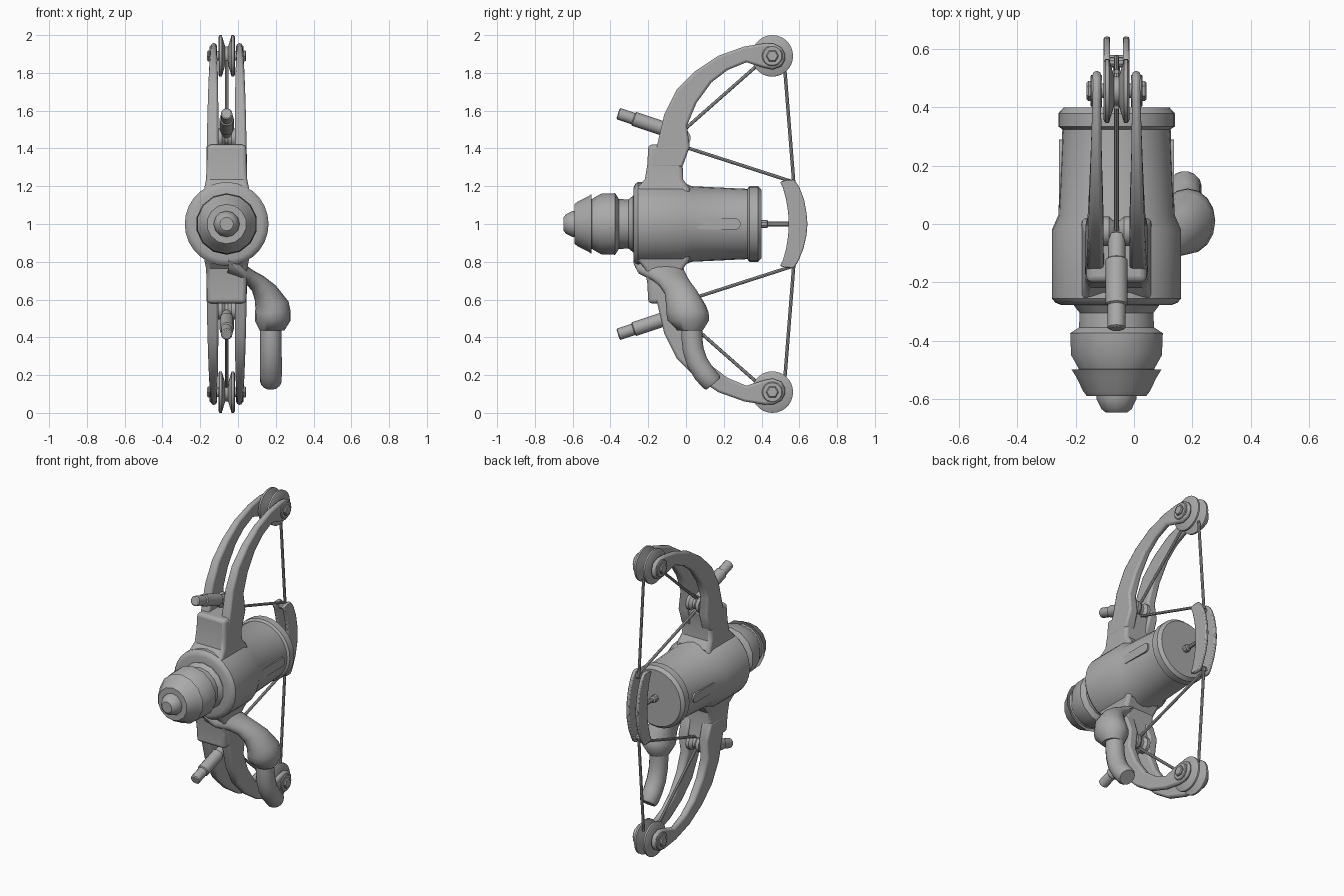
import bpy, bmesh, math
from mathutils import Vector

if "Cube" in bpy.data.objects:
    bpy.data.objects.remove(bpy.data.objects["Cube"])

CX, CZ = -0.06, 1.0   # centre line of the body
grey = bpy.data.materials.new("plain_grey")
grey.diffuse_color = (0.4, 0.4, 0.4, 1)
grey.use_nodes = True
grey.node_tree.nodes["Principled BSDF"].inputs["Base Color"].default_value = grey.diffuse_color


def loft(name, rings, angle=35, cap=True):
    """Skin a list of equal-length point rings."""
    bm = bmesh.new()
    vs = [[bm.verts.new(p) for p in r] for r in rings]
    n = len(vs[0])
    for a, b in zip(vs, vs[1:]):
        for i in range(n):
            j = (i + 1) % n
            bm.faces.new((a[i], a[j], b[j], b[i]))
    if cap:
        bm.faces.new(vs[0])
        bm.faces.new(vs[-1])
    bmesh.ops.recalc_face_normals(bm, faces=bm.faces)
    me = bpy.data.meshes.new(name)
    bm.to_mesh(me)
    bm.free()
    me.materials.append(grey)
    ob = bpy.data.objects.new(name, me)
    bpy.context.collection.objects.link(ob)
    bpy.ops.object.select_all(action='DESELECT')
    ob.select_set(True)
    bpy.context.view_layer.objects.active = ob
    bpy.ops.object.shade_smooth_by_angle(angle=math.radians(angle))
    return ob


def lathe(name, origin, axis, prof, sides, angle=35):
    """Revolve (distance, radius) pairs around an axis."""
    o, d = Vector(origin), Vector(axis).normalized()
    u = d.cross(Vector((1, 0, 0)) if abs(d.x) < 0.9 else Vector((0, 0, 1))).normalized()
    w = d.cross(u)
    t = [2 * math.pi * i / sides for i in range(sides)]
    return loft(name, [[o + d * h + (u * math.cos(a) + w * math.sin(a)) * r for a in t]
                       for h, r in prof], angle)


def rod(name, a, b, r, sides=8):
    a, b = Vector(a), Vector(b)
    return lathe(name, a, b - a, [(0, r), ((b - a).length, r)], sides)


def bevel(ob, w, seg=2):
    m = ob.modifiers.new("round", 'BEVEL')
    m.width, m.segments, m.limit_method = w, seg, 'ANGLE'
    m.angle_limit = math.radians(40)


# body, nozzle and rear rod
Y = (0, 1, 0)
lathe("body", (CX, 0, CZ), Y, [(-.275, .13), (-.278, .19), (-.27, .21), (-.255, .222), (-.02, .222),
      (.03, .2), (.325, .186), (.335, .2), (.38, .2), (.4, .182)], 28)
lathe("nozzle", (CX, 0, CZ), Y, [(-.52, .12), (-.45, .16), (-.375, .163), (-.355, .132),
      (-.305, .13), (-.28, .15), (-.25, .15)], 14)
lathe("nozzle_collar", (CX, 0, CZ), Y, [(-.59, .105), (-.575, .117), (-.525, .142), (-.5, .158),
      (-.508, .135), (-.48, .13)], 14)
lathe("nozzle_tip", (CX, 0, CZ), Y, [(-.648, .036), (-.635, .052), (-.6, .069), (-.56, .069)], 12)
lathe("rear_rod", (CX, 0, CZ), Y, [(.38, .022), (.43, .022), (.435, .013), (.56, .013)], 10)

# rounded side slots on the barrel
for s in (-1, 1):
    ring = []
    for i in range(16):
        a = 2 * math.pi * (i + .5) / 16
        ring.append((.17 + math.copysign(.09, math.cos(a)) + .03 * math.cos(a), CZ + .03 * math.sin(a)))
    loft("side_slot", [[(CX + s * k, y, z) for y, z in ring] for k in (.17, .197)])

# limb side shape: outer and inner edge points, with inner/outer half width
LIMB = [(-.19, 1.3, -.02, 1.3, .04, .108), (-.15, 1.43, .02, 1.41, .044, .105),
        (-.115, 1.58, .005, 1.52, .044, .102), (-.05, 1.71, .055, 1.64, .045, .098),
        (.05, 1.81, .135, 1.75, .047, .094), (.17, 1.89, .22, 1.815, .05, .09),
        (.31, 1.94, .32, 1.856, .052, .086), (.42, 1.957, .41, 1.828, .053, .083),
        (.465, 1.955, .46, 1.818, .053, .082), (.505, 1.935, .505, 1.835, .053, .082),
        (.525, 1.9, .525, 1.87, .053, .082)]
# base block: height, front y, back y, half width
BASE = [(1.1, -.262, .02, .13), (1.19, -.262, .02, .118), (1.235, -.218, -.015, .109),
        (1.32, -.204, -.018, .106), (1.42, -.2, 0, .103)]
PY, PZ = .457, 1.89

for v, tag in ((1, "upper_"), (-1, "lower_")):
    def P(x, y, z):
        return (CX + x, y, CZ + v * (z - 1))

    base = loft(tag + "limb_base", [[P(-w, f, z), P(w, f, z), P(w, b, z), P(-w, b, z)]
                                    for z, f, b, w in BASE], 30)
    bevel(base, .02, 3)
    for s in (-1, 1):
        limb = loft(tag + "limb", [[P(s * wi, oy, oz), P(s * wo, oy, oz), P(s * wo, iy, iz), P(s * wi, iy, iz)]
                                   for oy, oz, iy, iz, wi, wo in LIMB], 40)
        bevel(limb, .012)
        # axle washer and hex bolt
        lathe(tag + "washer", P(s * .05, PY, PZ), (s, 0, 0), [(0, .055), (.036, .055), (.04, .05)], 18)
        lathe(tag + "bolt", P(s * .05, PY, PZ), (s, 0, 0), [(0, .034), (.047, .034), (.053, .028)], 6)
    # grooved pulley with axle
    lathe(tag + "pulley", P(0, PY, PZ), (1, 0, 0), [(-.044, .1), (-.038, .11), (-.026, .11), (-.008, .05),
          (.008, .05), (.026, .11), (.038, .11), (.044, .1)], 28)
    lathe(tag + "axle", P(0, PY, PZ), (1, 0, 0), [(-.09, .025), (.09, .025)], 12)
    # inner cable roller in the fork
    lathe(tag + "roller", P(0, -.025, 1.455), (1, 0, 0), [(-.046, .05), (-.025, .05), (-.008, .035),
          (.008, .035), (.025, .05), (.046, .05)], 16)
    # stabiliser peg
    a, b = Vector(P(0, -.36, 1.585)), Vector(P(0, -.03, 1.475))
    lathe(tag + "peg", a, b - a, [(0, .024), (.005, .031), (.085, .031), (.09, .038), (.25, .038),
          (.255, .03), (.34, .03)], 12)
    # cables and string
    rod(tag + "fork_cable", P(0, -.02, 1.49), P(0, .4, 1.86), .009)
    rod(tag + "grip_cable", P(0, -.02, 1.412), P(0, .56, 1.225), .009)
    rod(tag + "string", P(0, .523, 1.82), P(0, .572, 1.2), .009)
    rod(tag + "grip_pin", P(-.04, .555, 1.2), P(.04, .555, 1.2), .018, 10)

# pull grip: two curved side plates and a cross bar
GRIP = [(1.236, .535, .565), (1.222, .497, .582), (1.195, .512, .6), (1.13, .53, .625), (1.06, .541, .638),
        (1, .543, .643), (.94, .541, .638), (.87, .53, .622), (.805, .512, .595), (.778, .497, .58),
        (.766, .535, .565)]
for s in (-1, 1):
    plate = loft("grip_plate", [[(CX + s * .022, f, z), (CX + s * .044, f, z), (CX + s * .044, b, z),
                                 (CX + s * .022, b, z)] for z, f, b in GRIP], 40)
    bevel(plate, .006)
rod("grip_cross_bar", (CX - .035, .56, CZ), (CX + .035, .56, CZ), .02, 12)

# side arm: centre, half depth in y, half thickness, tilt of the section
ARM = [(-.05, -.15, .80, .13, .07, 85), (.01, -.135, .755, .125, .045, 82), (.065, -.085, .715, .095, .042, 65),
       (.105, -.06, .685, .085, .05, 52), (.145, -.025, .635, .088, .068, 35), (.18, 0, .57, .105, .09, 12),
       (.184, .008, .53, .112, .095, 3), (.184, .012, .49, .11, .095, 0), (.18, .022, .435, .066, .065, 0)]
rings = []
for x, y, z, hy, hn, deg in ARM:
    a = math.radians(deg)
    rings.append([(x + hn * math.sin(t) * math.cos(a), y + hy * math.cos(t), z + hn * math.sin(t) * math.sin(a))
                  for t in (2 * math.pi * i / 16 for i in range(16))])
loft("side_arm", rings, 50)

# bent handle tube: y, z, radius and bend angle
TUBE = [(.03, .46, .057, 0), (.031, .4, .057, 0), (.038, .335, .057, 12), (.058, .27, .058, 24),
        (.095, .21, .058, 36), (.135, .165, .057, 40), (.145, .153, .048, 40)]
rings = []
for y, z, r, deg in TUBE:
    a = math.radians(deg)
    rings.append([(.174 + r * math.cos(t), y + r * math.sin(t) * math.cos(a), z + r * math.sin(t) * math.sin(a))
                  for t in (2 * math.pi * i / 14 for i in range(14))])
loft("handle_tube", rings, 40)
